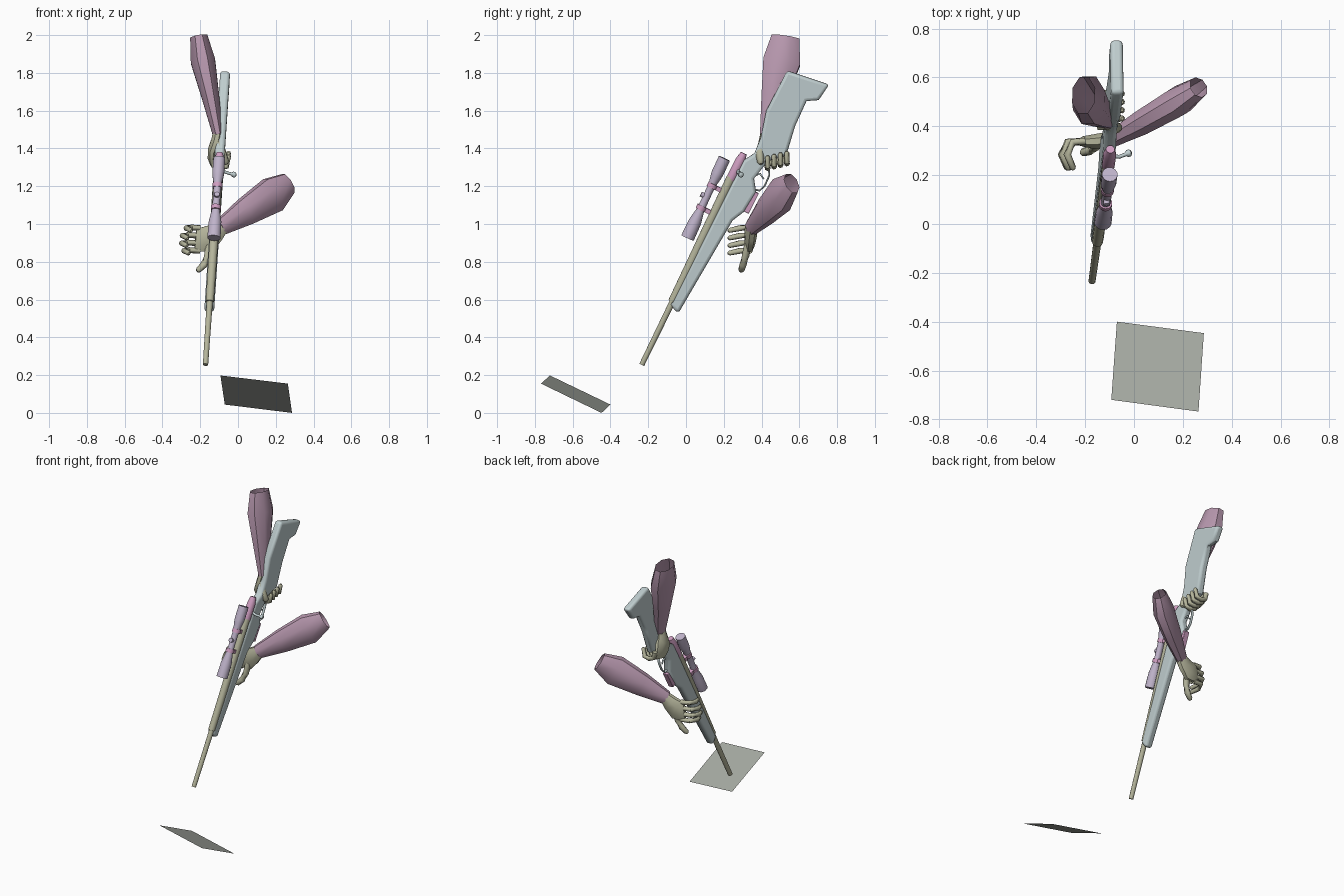
import bpy, bmesh
from math import sin, cos, pi
from mathutils import Vector as V

if "Cube" in bpy.data.objects:
    bpy.data.objects.remove(bpy.data.objects["Cube"])


def material(name, rgb):
    m = bpy.data.materials.new(name)
    m.use_nodes = True
    m.diffuse_color = (*rgb, 1)
    m.node_tree.nodes["Principled BSDF"].inputs["Base Color"].default_value = (*rgb, 1)
    return m


MAUVE = material("mauve sleeve", (.47, .31, .42))
OLIVE = material("pale olive", (.46, .46, .33))
GREY = material("pale blue grey", (.53, .62, .63))
LAVENDER = material("lavender", (.52, .45, .59))
PINK = material("pink", (.62, .34, .53))
STONE = material("stone grey", (.39, .41, .37))

# Rifle frame: side, along (muzzle to butt), up (towards the scope)
MUZZLE = V((-.172, -.234, .255))
ALONG = V((.06, .447, .893)).normalized()
SIDE = V((1, 0, -.055))
SIDE = (SIDE - ALONG * SIDE.dot(ALONG)).normalized()
UP = SIDE.cross(ALONG)


def rifle(s, a, u):
    return MUZZLE + SIDE * s + ALONG * a + UP * u


def finish(name, bm, mat, smooth=True):
    bmesh.ops.recalc_face_normals(bm, faces=bm.faces)
    me = bpy.data.meshes.new(name)
    bm.to_mesh(me)
    bm.free()
    me.materials.append(mat)
    ob = bpy.data.objects.new(name, me)
    bpy.context.scene.collection.objects.link(ob)
    if smooth:
        bpy.ops.object.select_all(action='DESELECT')
        ob.select_set(True)
        bpy.context.view_layer.objects.active = ob
        bpy.ops.object.shade_smooth_by_angle(angle=.85)
    return ob


def loft(name, path, radii, mat, wide=UP, sides=8, caps=(True, True)):
    """Sweep an ellipse (thin, wide) along a path of points."""
    path = [V(p) for p in path]
    bm = bmesh.new()
    rings = []
    for i, p in enumerate(path):
        t = (path[min(i + 1, len(path) - 1)] - path[max(i - 1, 0)]).normalized()
        w = V(wide)
        w = (w - t * w.dot(t)).normalized()
        n = t.cross(w)
        r = radii[i]
        rt, rw = r if isinstance(r, tuple) else (r, r)
        angles = [2 * pi * (k + .5) / sides for k in range(sides)]
        rings.append([bm.verts.new(p + n * rt * cos(q) + w * rw * sin(q)) for q in angles])
    for r0, r1 in zip(rings, rings[1:]):
        for k in range(sides):
            j = (k + 1) % sides
            bm.faces.new((r0[k], r0[j], r1[j], r1[k]))
    if caps[0]:
        bm.faces.new(rings[0])
    if caps[1]:
        bm.faces.new(rings[-1])
    return finish(name, bm, mat)


def slab(name, profile, width, mat, bevel):
    """Extrude a side profile across the rifle and round its edges."""
    bm = bmesh.new()
    f = bm.faces.new([bm.verts.new(rifle(-width / 2, a, u)) for a, u in profile])
    g = bmesh.ops.extrude_face_region(bm, geom=[f])
    bmesh.ops.translate(bm, vec=SIDE * width,
                        verts=[v for v in g["geom"] if isinstance(v, bmesh.types.BMVert)])
    ob = finish(name, bm, mat)
    mod = ob.modifiers.new("rounded edges", 'BEVEL')
    mod.width, mod.segments, mod.angle_limit = bevel, 3, 1.2
    return ob


# Stock with grip, fore-end and butt
slab("stock", [(.33, -.04), (.355, .006), (1.21, .004), (1.27, -.032), (1.36, -.025),
               (1.5, .013), (1.74, .009), (1.773, -.223), (1.675, -.21), (1.642, -.155),
               (1.498, -.16), (1.335, -.188), (1.265, -.115), (1.15, -.09),
               (1.09, -.132), (.97, -.122), (.9, -.088), (.345, -.052)], .052, GREY, .016)
slab("magazine", [(.97, -.11), (1.09, -.11), (1.09, -.148), (.97, -.148)], .036, PINK, .004)

# Barrel and receiver
loft("barrel", [rifle(0, a, u) for a, u in ((0, 0), (.37, .004), (.371, .006), (1.1, .02))],
     [.0145, .0165, .022, .026], OLIVE, sides=12)
loft("receiver", [rifle(0, a, .018) for a in (1.08, 1.1, 1.2, 1.245)],
     [.024, .027, .027, .018], PINK, sides=12)

# Scope with two mounts
loft("scope", [rifle(0, a, .084 + .03 * (a - .71)) for a in
               (.71, .805, .88, 1.02, 1.065, 1.09, 1.175)],
     [.036, .034, .02, .02, .029, .032, .032], LAVENDER, sides=14)
for i, a in enumerate((.885, 1.015)):
    loft(f"scope_ring_{i + 1}", [rifle(0, a - .012, .09), rifle(0, a + .012, .09)],
         [.027, .027], PINK, sides=14)
    loft(f"scope_mount_{i + 1}", [rifle(0, a, .015), rifle(0, a, .08)],
         [.017, .017], PINK, wide=ALONG, sides=4)
loft("scope_knob", [rifle(0, .95, .09), rifle(0, .95, .125)], [.014, .014],
     LAVENDER, wide=ALONG, sides=10)

# Bolt handle, trigger and guard
loft("bolt_handle", [(-.11, .28, 1.29), (-.06, .275, 1.272), (-.035, .285, 1.265),
                     (-.027, .288, 1.263), (-.016, .292, 1.26), (-.01, .294, 1.259)],
     [.009, .008, .008, .015, .015, .006], GREY)
loft("trigger_guard", [rifle(0, a, u) for a, u in
                       ((1.09, -.085), (1.105, -.145), (1.14, -.158), (1.2, -.155),
                        (1.235, -.135), (1.26, -.09))],
     [(.005, .009)] * 6, GREY, wide=SIDE)
loft("trigger", [rifle(0, a, u) for a, u in ((1.17, -.08), (1.185, -.11), (1.17, -.138))],
     [.007, .006, .004], GREY, wide=SIDE)

# Sleeves, open at the elbow
loft("right_sleeve", [(-.105, .43, 1.47), (-.145, .465, 1.67), (-.185, .507, 1.86),
                      (-.207, .527, 1.99)],
     [(.03, .042), (.05, .072), (.07, .107), (.05, .08)], MAUVE, wide=(0, 1, 0),
     caps=(True, False))
loft("left_sleeve", [(-.095, .345, .98), (.04, .42, 1.065), (.185, .505, 1.155),
                     (.265, .56, 1.215)],
     [(.035, .045), (.055, .078), (.064, .102), (.044, .062)], MAUVE, wide=(0, 0, 1),
     caps=(True, False))


def finger(name, path, r):
    path = [V(p) for p in path]
    tip = path[-1] + (path[-1] - path[-2]).normalized() * r * .6
    radii = [r] * (len(path) - 1) + [r * .85, r * .4]
    loft(name, path + [tip], radii, OLIVE, wide=(.3, .5, .8))


NAMES = ("index", "middle", "ring", "little")

# Left hand, open beside the fore-end with fingers curled forward
loft("left_palm", [(-.085, .348, .985), (-.125, .342, .95), (-.165, .338, .918),
                   (-.205, .338, .918), (-.225, .335, .92)],
     [(.033, .04), (.034, .058), (.03, .075), (.024, .07), (.014, .06)],
     OLIVE, wide=(0, 0, 1))
for i, n in enumerate(NAMES):
    z = .858 + .04 * i
    bend = (0, -.012, -.008, .012)[i]
    finger(f"left_{n}_finger", [(-.2, .338, z), (-.262 + bend, .335, z + .004),
                                (-.285 + bend, .285, z), (-.262 + bend, .23, z - .012)], .0155)
finger("left_thumb", [(-.15, .33, .9), (-.16, .315, .83), (-.18, .302, .785),
                      (-.208, .293, .757)], .02)

# Right hand, wrapped round the grip
loft("right_palm", [(-.105, .43, 1.49), (-.115, .427, 1.44), (-.132, .44, 1.4),
                    (-.14, .465, 1.355), (-.135, .475, 1.315)],
     [(.028, .036), (.03, .046), (.027, .065), (.022, .065), (.012, .055)],
     OLIVE, wide=(0, 1, 0))
for i, n in enumerate(NAMES):
    y = .432 + .034 * i
    z = 1.298 + .008 * i
    finger(f"right_{n}_finger", [(-.138, y, z + .055), (-.128, y, z + .012), (-.095, y, z - .002),
                                 (-.062, y, z + .006), (-.05, y, z + .055)], .0155)
finger("right_thumb", [(-.11, .425, 1.47), (-.1, .405, 1.42), (-.085, .39, 1.375),
                       (-.066, .395, 1.33)], .024)

# Loose square sheet in front of the muzzle
bm = bmesh.new()
bm.faces.new([bm.verts.new(p) for p in ((-.07, -.40, .044), (.286, -.447, 0),
                                        (.264, -.768, .155), (-.093, -.72, .198))])
sheet = finish("sheet", bm, STONE, smooth=False)
if sheet.data.polygons[0].normal.z < 0:
    sheet.data.flip_normals()
